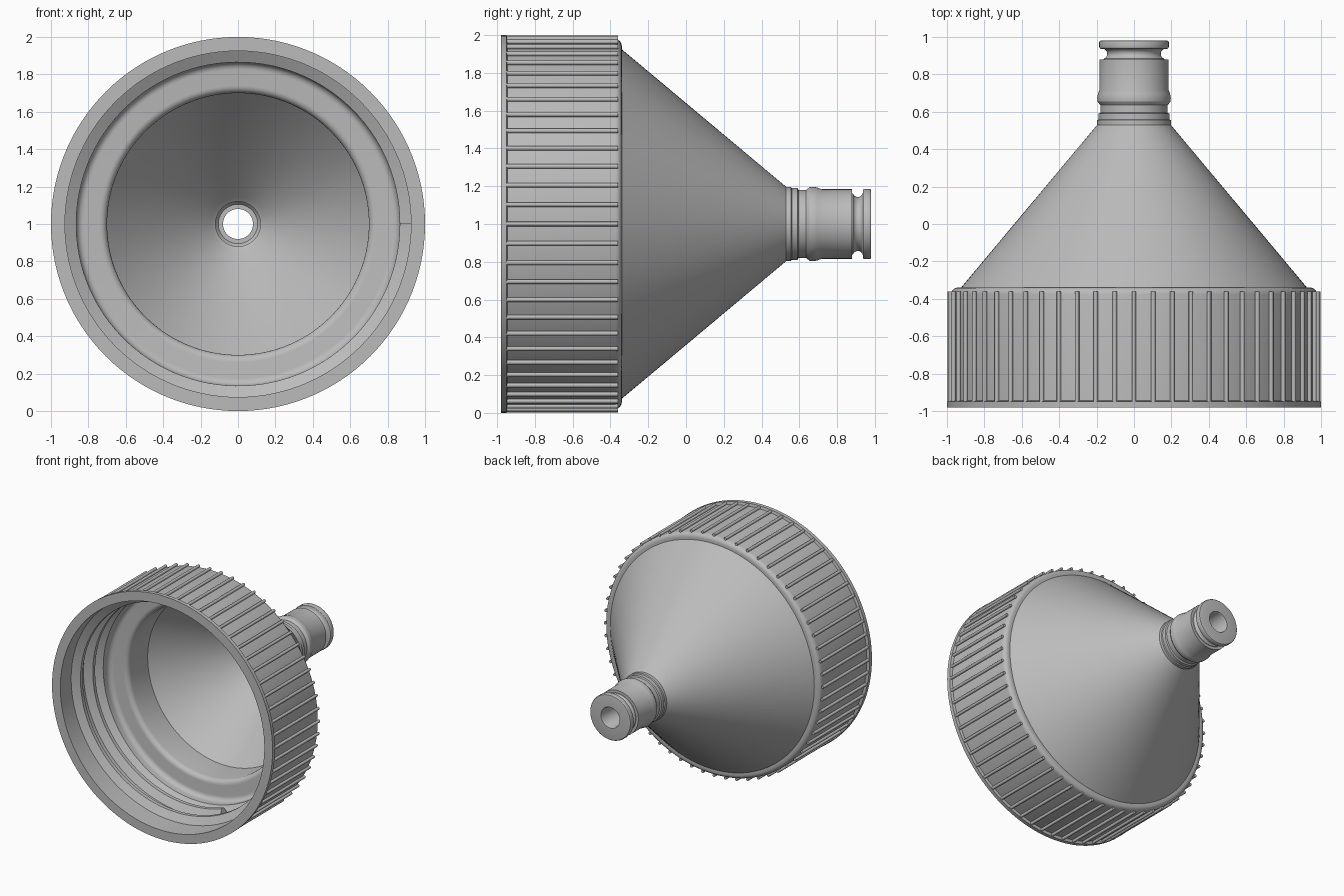
import bpy, bmesh
from math import cos, sin, pi, radians
from mathutils import Matrix, Vector

cube = bpy.data.objects.get("Cube")
if cube:
    bpy.data.objects.remove(cube)

COLOUR = (0.5, 0.5, 0.5, 1)
grey = bpy.data.materials.new("grey_plastic")
grey.use_nodes = True
grey.diffuse_color = COLOUR
grey.node_tree.nodes["Principled BSDF"].inputs["Base Color"].default_value = COLOUR

AXIS_Z = 1.0


def polar(r, y, a):
    """Point at radius r and angle a around the model's y axis."""
    return Vector((r * cos(a), y, AXIS_Z + r * sin(a)))


def finish(bm, name, angle=30):
    bmesh.ops.recalc_face_normals(bm, faces=bm.faces)
    mesh = bpy.data.meshes.new(name)
    bm.to_mesh(mesh)
    bm.free()
    mesh.materials.append(grey)
    obj = bpy.data.objects.new(name, mesh)
    bpy.context.collection.objects.link(obj)
    bpy.ops.object.select_all(action='DESELECT')
    obj.select_set(True)
    bpy.context.view_layer.objects.active = obj
    bpy.ops.object.shade_smooth_by_angle(angle=radians(angle))
    return obj


def arc(y, r, radius, start, end, steps=5):
    """Fillet points in the (y, r) plane, angles in degrees."""
    angles = [radians(start + (end - start) * i / steps) for i in range(steps + 1)]
    return [(y + radius * cos(a), r + radius * sin(a)) for a in angles]


def revolve(name, profile, segments=120):
    """Lathe a closed (y, r) profile around the y axis."""
    bm = bmesh.new()
    rings = [[bm.verts.new(polar(r, y, 2 * pi * i / segments)) for y, r in profile]
             for i in range(segments)]
    n = len(profile)
    for i in range(segments):
        a, b = rings[i], rings[(i + 1) % segments]
        for j in range(n):
            k = (j + 1) % n
            bm.faces.new((a[j], a[k], b[k], b[j]))
    return finish(bm, name)


# Threaded cap, cone and nozzle as one continuous wall
outer = [(-0.98, 1.0), (-0.95, 1.0), (-0.945, 0.978)]
outer += arc(-0.375, 0.943, 0.035, 90, 0)
outer += [(-0.34, 0.925), (0.53, 0.197)]
collar = [(0.555, 0.197), (0.56, 0.19), (0.59, 0.19), (0.595, 0.18), (0.635, 0.18)]
bead = [(0.655, 0.195), (0.675, 0.197), (0.695, 0.193), (0.72, 0.184)]
groove = [(0.88, 0.184), (0.88, 0.162)] + arc(0.91, 0.17, 0.027, 200, 340, 8) + [(0.937, 0.18)]
tip = arc(0.946, 0.177, 0.009, 180, 90, 3) + arc(0.971, 0.177, 0.009, 90, 0, 3)
bore = [(0.98, 0.085), (0.97, 0.08), (0.62, 0.08), (0.62, 0.105),
        (0.6, 0.12), (0.515, 0.12), (0.495, 0.145)]
inner = [(-0.17, 0.70)] + arc(-0.39, 0.74, 0.04, 270, 180)
inner += arc(-0.47, 0.825, 0.04, 0, 90)
inner += [(-0.51, 0.865), (-0.56, 0.925)]
revolve("funnel_body", outer + collar + bead + groove + tip + bore + inner + [(-0.98, 0.925)])

# Grip ribs around the cap
RIBS = 60
bm = bmesh.new()
for i in range(RIBS):
    a = 2 * pi * i / RIBS
    matrix = Matrix.Translation(polar(0.986, -0.655, a)) @ Matrix.Rotation(pi / 2, 4, 'X')
    bmesh.ops.create_cone(bm, cap_ends=True, segments=12, radius1=0.012, radius2=0.012,
                          depth=0.59, matrix=matrix)
finish(bm, "grip_ribs", 40)

# Helical thread inside the cap
TURNS, STEPS, PITCH = 1.8, 200, 0.16
section = [(-0.055, 0.935), (-0.015, 0.865), (0.015, 0.865), (0.055, 0.935)]
bm = bmesh.new()
previous = None
for i in range(STEPS + 1):
    turn = TURNS * i / STEPS
    ring = [bm.verts.new(polar(r, -0.87 + PITCH * turn + y, 2 * pi * turn)) for y, r in section]
    if previous:
        for j in range(4):
            k = (j + 1) % 4
            bm.faces.new((previous[j], previous[k], ring[k], ring[j]))
    else:
        bm.faces.new(ring)
    previous = ring
bm.faces.new(previous)
finish(bm, "inner_thread")
